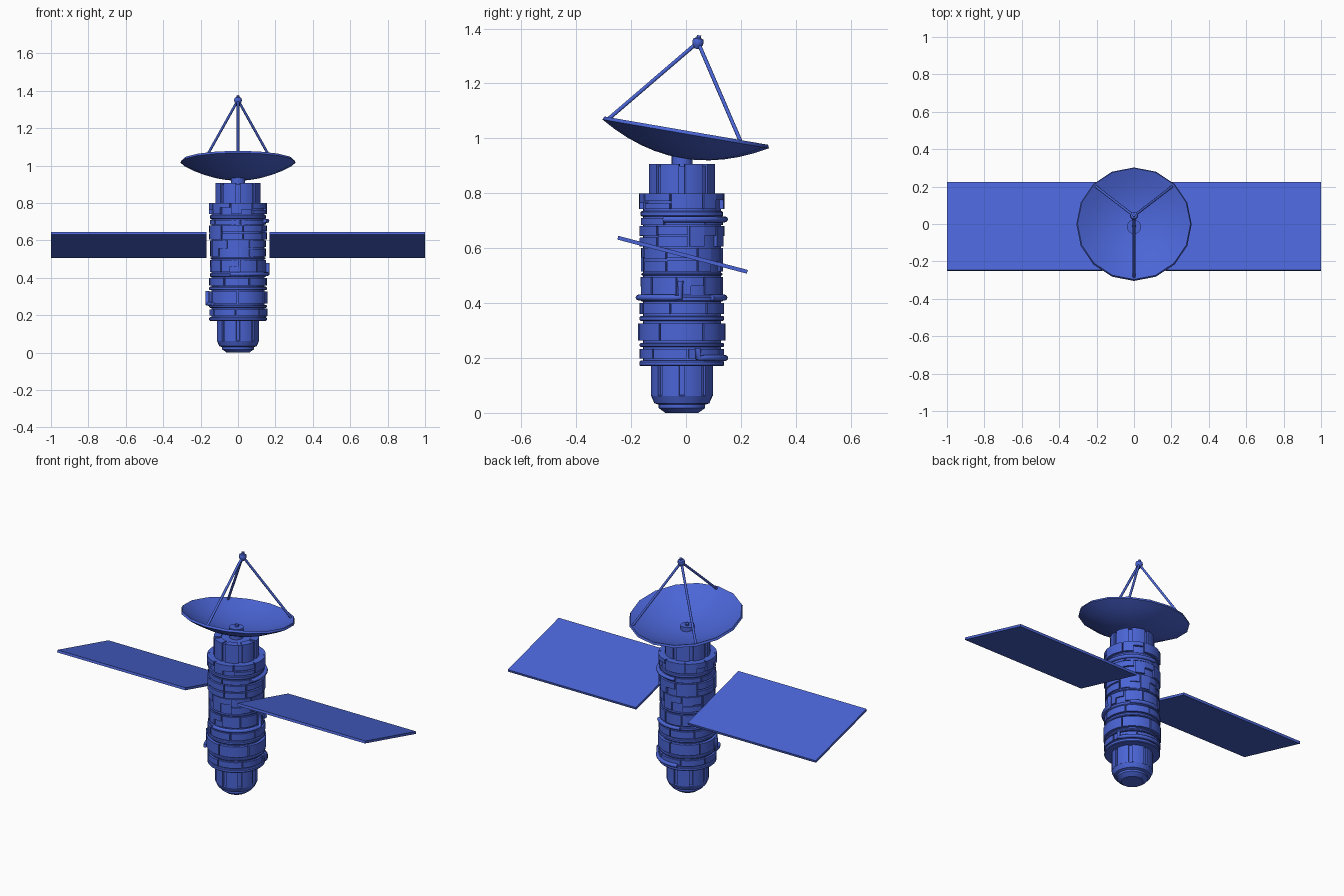
import bpy, bmesh, math, random
from mathutils import Vector, Matrix

if "Cube" in bpy.data.objects:
    bpy.data.objects.remove(bpy.data.objects["Cube"])

random.seed(4)
CY = -0.015                      # body axis sits slightly forward
TILT = math.radians(-9.8)        # dish leans toward the back
blue = bpy.data.materials.new("blue")
blue.diffuse_color = (0.07, 0.13, 0.67, 1)
blue.use_nodes = True
blue.node_tree.nodes["Principled BSDF"].inputs["Base Color"].default_value = blue.diffuse_color


def finish(name, bm, smooth=None):
    bmesh.ops.remove_doubles(bm, verts=bm.verts, dist=1e-5)
    bmesh.ops.recalc_face_normals(bm, faces=bm.faces)
    me = bpy.data.meshes.new(name)
    bm.to_mesh(me)
    bm.free()
    ob = bpy.data.objects.new(name, me)
    bpy.context.collection.objects.link(ob)
    me.materials.append(blue)
    if smooth:
        bpy.ops.object.select_all(action='DESELECT')
        ob.select_set(True)
        bpy.context.view_layer.objects.active = ob
        bpy.ops.object.shade_smooth_by_angle(angle=math.radians(smooth))
    return ob


def lathe(name, profile, n=32, cy=CY, smooth=30):
    bm = bmesh.new()
    rings = [[bm.verts.new((r * math.cos(2 * math.pi * i / n),
                            cy + r * math.sin(2 * math.pi * i / n), z))
              for i in range(n)] for r, z in profile]
    for a, b in zip(rings, rings[1:]):
        for i in range(n):
            bm.faces.new((a[i], a[(i + 1) % n], b[(i + 1) % n], b[i]))
    if profile[0][0] > 0.001:
        bm.faces.new(rings[0])
    if profile[-1][0] > 0.001:
        bm.faces.new(rings[-1])
    return finish(name, bm, smooth)


def plate(bm, a0, a1, z0, z1, r0, r1):
    # curved block wrapped on the body, angles in degrees
    n = max(1, round((a1 - a0) / 11))
    rows = []
    for i in range(n + 1):
        a = math.radians(a0 + (a1 - a0) * i / n)
        rows.append([bm.verts.new((r * math.cos(a), CY + r * math.sin(a), z))
                     for r, z in ((r0, z0), (r1, z0), (r1, z1), (r0, z1))])
    for p, q in zip(rows, rows[1:]):
        for k in range(4):
            bm.faces.new((p[k], p[(k + 1) % 4], q[(k + 1) % 4], q[k]))
    bm.faces.new(rows[0])
    bm.faces.new(rows[-1])


def tube(name, points, radius):
    cu = bpy.data.curves.new(name, 'CURVE')
    cu.dimensions = '3D'
    cu.bevel_depth = radius
    cu.bevel_resolution = 2
    cu.use_fill_caps = True
    sp = cu.splines.new('POLY')
    sp.points.add(len(points) - 1)
    for p, co in zip(sp.points, points):
        p.co = (*co, 1)
    cu.materials.append(blue)
    bpy.context.collection.objects.link(bpy.data.objects.new(name, cu))


def wrap_pipe(name, path, r=0.155):
    # path of (angle, height) pairs following the hull
    pts = []
    for (a0, z0), (a1, z1) in zip(path, path[1:]):
        n = max(1, int(abs(a1 - a0) / 9))
        for i in range(n + (a1 == path[-1][0] and z1 == path[-1][1])):
            a, z = math.radians(a0 + (a1 - a0) * i / n), z0 + (z1 - z0) * i / n
            pts.append((r * math.cos(a), CY + r * math.sin(a), z))
    tube(name, pts, 0.011)


# hull core, engine end and collar
lathe("hull_core", [(0.142, 0.17), (0.142, 0.80)])
lathe("engine_section", [(0.06, 0.0), (0.085, 0.018), (0.085, 0.03), (0.10, 0.035),
                         (0.112, 0.062), (0.103, 0.066), (0.103, 0.17)])
lathe("top_collar", [(0.112, 0.80), (0.112, 0.90)])
lathe("dish_neck", [(0.038, 0.90), (0.038, 0.96)], 16)

# raised staves with narrow slots between them
for name, z0, z1, r0, r1 in (("engine_staves", 0.062, 0.17, 0.09, 0.113),
                             ("collar_staves", 0.80, 0.906, 0.08, 0.121)):
    bm = bmesh.new()
    for i in range(8):
        plate(bm, i * 45 + 5, i * 45 + 40, z0, z1, r0, r1)
    finish(name, bm, 30)

# solid hull rings
for z0, z1, r in ((0.17, 0.19, 0.154), (0.24, 0.255, 0.154), (0.335, 0.353, 0.154),
                  (0.715, 0.735, 0.150), (0.405, 0.425, 0.150), (0.5, 0.51, 0.148)):
    lathe("hull_ring", [(r - 0.004, z0), (r, z0 + 0.004), (r, z1 - 0.004), (r - 0.004, z1)])

# bands of armour plates, tall ones stepped at random
bm = bmesh.new()
for z0, z1, r, n in ((0.198, 0.232, 0.154, 7), (0.264, 0.326, 0.159, 6), (0.36, 0.40, 0.154, 7),
                     (0.432, 0.495, 0.150, 9), (0.515, 0.60, 0.149, 8),
                     (0.606, 0.68, 0.155, 8), (0.685, 0.71, 0.150, 6), (0.742, 0.80, 0.156, 8)):
    step, start = 360 / n, random.uniform(0, 40)
    for i in range(n):
        a0, a1 = start + i * step, start + (i + 1) * step - 2.5
        kind = random.random() if z1 - z0 > 0.055 and r < 0.158 else 1
        zm = z0 + (z1 - z0) * random.uniform(0.4, 0.6)
        am = (a0 + a1) / 2
        if kind < 0.25:          # split across the height
            plate(bm, a0, a1, z0, zm - 0.004, 0.13, r)
            plate(bm, a0, a1, zm + 0.004, z1, 0.13, r)
        elif kind < 0.55:        # L-shaped plate
            plate(bm, a0, am, z0, z1, 0.13, r)
            plate(bm, am, a1, zm, z1, 0.13, r)
        else:
            plate(bm, a0, a1, z0, z1, 0.13, r)
finish("hull_plates", bm, 30)

# outside pipes
wrap_pipe("upper_pipe", [(-25, 0.705), (100, 0.705)], 0.157)
wrap_pipe("middle_pipe", [(-105, 0.42), (-2, 0.42), (-2, 0.48)], 0.158)
wrap_pipe("rear_pipe", [(45, 0.42), (110, 0.42)])
wrap_pipe("lower_pipe", [(22, 0.235), (22, 0.20), (105, 0.20)], 0.158)
wrap_pipe("side_pipe", [(190, 0.33), (190, 0.26), (215, 0.26)], 0.166)

# solar panels
tilt = math.atan2(-0.125, 0.475)
for side, name in ((-1, "left_solar_panel"), (1, "right_solar_panel")):
    bm = bmesh.new()
    bmesh.ops.create_cube(bm, size=1)
    bmesh.ops.transform(bm, verts=bm.verts, matrix=Matrix.Translation((side * 0.584, -0.0125, 0.576))
                        @ Matrix.Rotation(tilt, 4, 'X') @ Matrix.Diagonal((0.832, 0.488, 0.014, 1)))
    finish(name, bm)

# dish, its centre probe and the feed, all on the tilted axis
M = Matrix.Translation((0, 0.001, 1.028)) @ Matrix.Rotation(TILT, 4, 'X')
DEPTH, R = 0.09, 0.308
steps = [i / 6 for i in range(7)]
outer = [(R * t, -DEPTH * (1 - t * t) - 0.012) for t in steps]
inner = [((R - 0.006) * t, -DEPTH * (1 - t * t)) for t in reversed(steps)]
lathe("dish", outer + inner, 16, 0, 40).matrix_world = M
lathe("dish_probe", [(0.026, -0.092), (0.026, -0.08), (0.01, -0.072), (0.01, -0.06),
                     (0.004, -0.055)], 12, 0).matrix_world = M
lathe("feed_horn", [(0.008, 0.300), (0.019, 0.315), (0.021, 0.325), (0.018, 0.337),
                    (0.008, 0.341), (0.008, 0.350)], 12, -0.013).matrix_world = M

# three struts carrying the feed
tip = M @ Vector((0, -0.013, 0.325))
for ang in (-90, 45, 135):
    a = math.radians(ang)
    foot = M @ Vector((0.288 * math.cos(a), 0.288 * math.sin(a), -0.008))
    tube("feed_strut", [foot, tip], 0.007)
